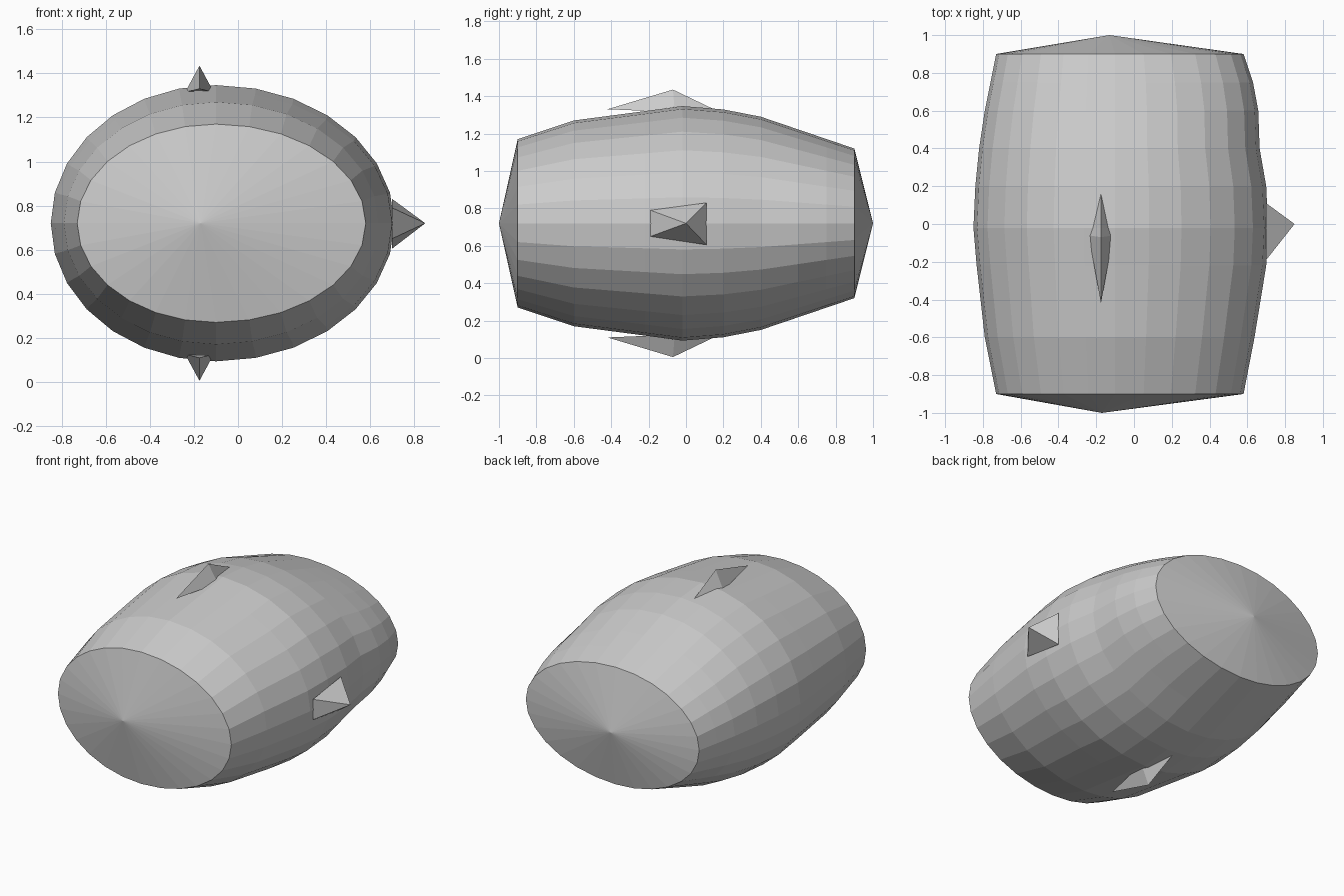
import bpy
from math import sin, cos, pi

if "Cube" in bpy.data.objects:
    bpy.data.objects.remove(bpy.data.objects["Cube"])

CX, CZ, SIDES = -0.10, 0.72, 28


def add_mesh(name, verts, faces):
    mesh = bpy.data.meshes.new(name)
    mesh.from_pydata(verts, [], faces)
    mesh.update()
    obj = bpy.data.objects.new(name, mesh)
    bpy.context.collection.objects.link(obj)
    return obj


# Barrel body: rings of (y, left half-width, right half-width, half-height)
rings = [
    (-0.90, 0.63, 0.68, 0.45),
    (-0.60, 0.69, 0.738, 0.55),
    (-0.22, 0.733, 0.80, 0.60),
    (-0.02, 0.75, 0.81, 0.627),
    (0.20, 0.74, 0.80, 0.609),
    (0.40, 0.72, 0.765, 0.57),
    (0.60, 0.69, 0.758, 0.502),
    (0.75, 0.66, 0.73, 0.451),
    (0.90, 0.63, 0.68, 0.40),
]
verts = []
for y, left, right, high in rings:
    for i in range(SIDES):
        a = 2 * pi * i / SIDES
        verts.append((CX + sin(a) * (right if sin(a) > 0 else left), y, CZ + high * cos(a)))
faces = []
last = (len(rings) - 1) * SIDES
front, back = len(verts), len(verts) + 1
verts += [(-0.17, -1.0, CZ), (-0.13, 1.0, CZ)]
for i in range(SIDES):
    j = (i + 1) % SIDES
    for r in range(0, last, SIDES):
        faces.append((r + i, r + SIDES + i, r + SIDES + j, r + j))
    # Shallow cone caps
    faces.append((front, i, j))
    faces.append((back, last + j, last + i))
add_mesh("barrel_body", verts, faces)


# Four-sided spikes: apex first, then base loop
def spike(name, apex, base):
    faces = [(0, 1 + i, 1 + (i + 1) % 4) for i in range(4)] + [(4, 3, 2, 1)]
    return add_mesh(name, [apex] + base, faces)


# Top and bottom spikes, mirrored about the barrel axis
for name, s in (("top_spike", 1), ("bottom_spike", -1)):
    obj = spike(name, (-0.175, -0.07, CZ + s * 0.715),
                [(-0.175, -0.42, CZ + s * 0.61), (-0.11, -0.06, CZ + s * 0.595),
                 (-0.175, 0.16, CZ + s * 0.605), (-0.24, -0.06, CZ + s * 0.595)])
    if s < 0:
        obj.data.flip_normals()

# Side spike
spike("side_spike", (0.85, 0.0, CZ),
      [(0.70, -0.19, 0.65), (0.70, 0.11, 0.605),
       (0.70, 0.11, 0.83), (0.70, -0.19, 0.79)])
